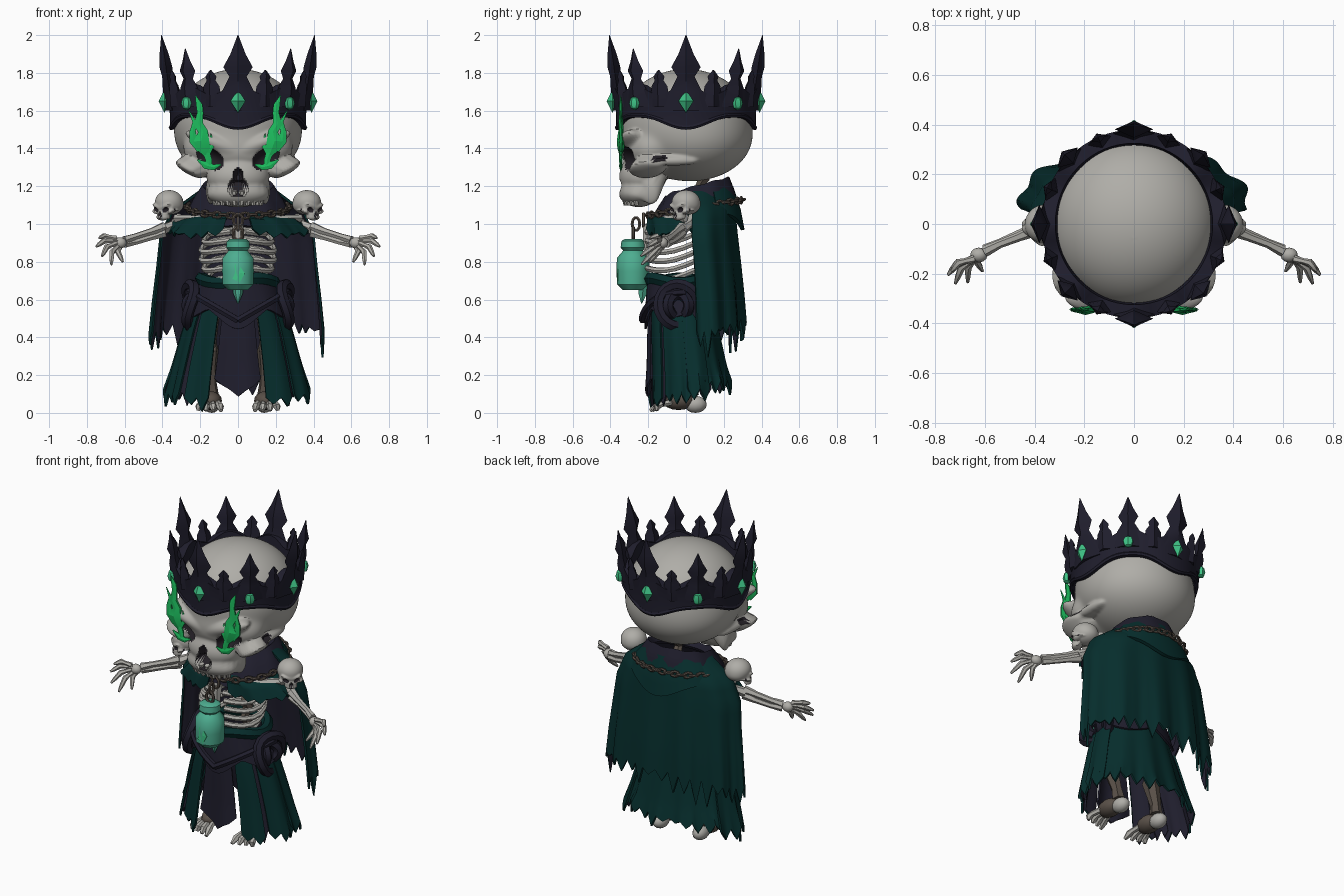
import bpy, bmesh, math, random
from mathutils import Matrix, Vector

if "Cube" in bpy.data.objects:
    bpy.data.objects.remove(bpy.data.objects["Cube"])
random.seed(4)
D = bpy.data

def material(name, rgb):
    m = D.materials.new(name)
    m.diffuse_color = (*rgb, 1)
    return m

BONE = material("bone", (0.43, 0.42, 0.39))
OLD = material("old_bone", (0.10, 0.08, 0.065))
NAVY = material("dark_navy", (0.014, 0.013, 0.026))
GREEN = material("deep_green", (0.002, 0.027, 0.026))
SOCKET = material("socket_black", (0.018, 0.015, 0.02))
FLAME = material("flame_green", (0.012, 0.50, 0.11))
JAR = material("jar_teal", (0.075, 0.42, 0.28))
GEM = material("gem_green", (0.05, 0.55, 0.24))

def link(name, data, *mats):
    ob = D.objects.new(name, data)
    bpy.context.collection.objects.link(ob)
    for m in mats:
        data.materials.append(m)
    return ob

def from_bm(name, bm, *mats):
    me = D.meshes.new(name)
    bm.to_mesh(me)
    bm.free()
    return link(name, me, *mats)

def ellipsoid(loc, rad, tilt=0):
    return Matrix.Translation(loc) @ Matrix.Rotation(tilt, 4, 'Y') @ Matrix.Diagonal((*rad, 1))

def balls(name, parts, mat, u=20, v=12):
    bm = bmesh.new()
    for p in parts:
        bmesh.ops.create_uvsphere(bm, u_segments=u, v_segments=v, radius=1, matrix=ellipsoid(*p))
    return from_bm(name, bm, mat)

def tubes(name, paths, mat, cyclic=False, res=1):
    """Round tubes in one object; each point is (x, y, z, radius)."""
    cu = D.curves.new(name, 'CURVE')
    cu.dimensions, cu.bevel_depth, cu.bevel_resolution, cu.use_fill_caps = '3D', 1, res, True
    for p in paths:
        sp = cu.splines.new('POLY')
        sp.points.add(len(p) - 1)
        sp.use_cyclic_u = cyclic
        for q, (x, y, z, r) in zip(sp.points, p):
            q.co, q.radius = (x, y, z, 1), r
    return link(name, cu, mat)

def sheet(name, a0, a1, prof, mats, dz=lambda a, i, t: 0, nu=40, nv=10, thick=0.012, fold=0.0):
    """Cloth around z; angle from the front, profile rows (rx, ry, cy, z) from top to hem."""
    bm = bmesh.new()
    grid = []
    for i in range(nu + 1):
        a = math.radians(a0 + (a1 - a0) * i / nu)
        col = []
        for j in range(nv + 1):
            t = j / nv
            f = min(t * (len(prof) - 1), len(prof) - 1.0001)
            k = int(f)
            rx, ry, cy, z = [p + (q - p) * (f - k) for p, q in zip(prof[k], prof[k + 1])]
            g = fold * t * math.sin(a * 11)
            col.append(bm.verts.new(((rx + g) * math.sin(a), cy - (ry + g) * math.cos(a), z + dz(a, i, t))))
        grid.append(col)
    for c, d in zip(grid, grid[1:]):
        for j in range(nv):
            bm.faces.new((c[j], c[j + 1], d[j + 1], d[j]))
    bmesh.ops.remove_doubles(bm, verts=bm.verts, dist=1e-5)
    ob = from_bm(name, bm, *mats)
    mod = ob.modifiers.new("thickness", 'SOLIDIFY')
    mod.thickness, mod.offset, mod.material_offset = thick, -1, len(mats) - 1
    return ob

def loft(name, rings, mat):
    bm = bmesh.new()
    rows = [[bm.verts.new(p) for p in r] for r in rings]
    n = len(rows[0])
    for r, s in zip(rows, rows[1:]):
        for k in range(n):
            bm.faces.new((r[k], r[(k + 1) % n], s[(k + 1) % n], s[k]))
    bm.faces.new(rows[0][::-1])
    bm.faces.new(rows[-1])
    bmesh.ops.recalc_face_normals(bm, faces=bm.faces)
    return from_bm(name, bm, mat)

def ragged(low, high, step=4):
    amp = [random.uniform(low, high) for _ in range(60)]
    return lambda i, t: -amp[i // step] * (1 - abs(i % step - step / 2) / (step / 2)) * t ** 4

# Skull: a globe pulled out to blended masses, then pushed in at the sockets
MASSES = [((0, 0, 1.53), (.335, .345, .29)), ((0, .04, 1.46), (.325, .305, .225)), ((0, -.18, 1.40), (.285, .165, .15)),
          ((0, -.23, 1.25), (.165, .125, .11)), ((0, -.25, 1.165), (.165, .105, .075))]
HOLES = [((0, -.36, 1.205), (.046, .09, .040)), ((0, -.36, 1.25), (.026, .09, .045))]
for s in (1, -1):
    MASSES += [((s * .25, -.21, 1.295), (.09, .10, .034), s * -.5), ((s * .15, -.29, 1.44), (.14, .065, .04), s * -.35),
               ((s * .275, -.08, 1.335), (.035, .14, .028)), ((s * .14, -.18, 1.18), (.03, .05, .08))]
    HOLES += [((s * .165, -.36, 1.345), (.098, .10, .064), s * -.4), ((s * .33, -.14, 1.35), (.05, .05, .016))]
ORIGIN = Vector((0, -.06, 1.42))

def crossings(inv, d):
    """Entry and exit distance of a ray from the skull's middle through an ellipsoid."""
    o, v = inv @ ORIGIN, inv.to_3x3() @ d
    a, b, c = v.dot(v), o.dot(v), o.dot(o) - 1
    q = b * b - a * c
    return ((-b - math.sqrt(q)) / a, (-b + math.sqrt(q)) / a) if q > 0 else (0, 0)

def skull(name, place, nu, nv):
    mass, hole = [[ellipsoid(*p).inverted() for p in group] for group in (MASSES, HOLES)]
    dirs = [[Vector((math.sin(u) * math.sin(v), -math.cos(u) * math.sin(v), math.cos(v)))
             for u in [math.tau * i / nu for i in range(nu)]] for v in [math.pi * (j + .02) / (nv - .96) for j in range(nv)]]
    rad = [[math.log(sum(math.exp(60 * max(0, crossings(m, d)[1])) for m in mass)) / 60 for d in row] for row in dirs]
    for _ in range(2):
        rad = [[(2 * rad[j][i] + rad[j][i - 1] + rad[j][(i + 1) % nu] + rad[max(j - 1, 0)][i] + rad[min(j + 1, nv - 1)][i]) / 6
                for i in range(nu)] for j in range(nv)]
    bm, rows, carved = bmesh.new(), [], set()
    for rr, dd in zip(rad, dirs):
        rows.append([])
        for r, d in zip(rr, dd):
            near = [e for e, x in (crossings(h, d) for h in hole) if 0 < e < r < x + .03]
            rows[-1].append(bm.verts.new(ORIGIN + d * min([r] + near)))
            if near:
                carved.add(rows[-1][-1])
    for r, s in zip(rows, rows[1:]):
        for k in range(nu):
            f = bm.faces.new((r[k], s[k], s[(k + 1) % nu], r[(k + 1) % nu]))
            f.material_index = int(sum(v in carved for v in f.verts) > 1)
    bm.faces.new(rows[0])
    bm.faces.new(rows[-1][::-1])
    from_bm(name, bm, BONE, SOCKET).matrix_world = place

skull("skull", Matrix(), 200, 124)
tubes("teeth", [[(.14 * math.sin(a), -.245 - .092 * math.cos(a), 1.175, .016), (.125 * math.sin(a), -.235 - .085 * math.cos(a), 1.10, .012)]
                for a in [math.radians(-72 + 16 * k) for k in range(10)]], BONE)
for s, side in ((1, "right"), (-1, "left")):
    skull(side + "_shoulder_skull", Matrix.Translation((s * .365, 0, 1.10)) @ Matrix.Rotation(s * .7, 4, 'Z')
          @ Matrix.Scale(.22, 4) @ Matrix.Translation((0, 0, -1.46)), 80, 52)

# Crown: band dipping at four sides, spear points and gems
ridge = lambda a: abs(math.cos(2 * a)) ** 3
sheet("crown_band", 0, 360, [(.372, .38, 0, 1.71), (.365, .373, 0, 1.66), (.36, .37, 0, 1.60), (.36, .37, 0, 1.565)], [NAVY],
      lambda a, i, t: -.065 * ridge(a) * t + .025 * math.cos(8 * a) * (1 - t), nu=64, nv=6, thick=.055)
tubes("crown_rim", [[(.354 * math.sin(a), -.364 * math.cos(a), 1.575 - .065 * ridge(a), .013)
                     for a in [math.tau * k / 64 for k in range(64)]]], NAVY, True)
SPIKES = {0: [(.12, 1.60), (.085, 1.70), (.045, 1.78), (.078, 1.83), (.04, 1.90), (.002, 2.0)],
          1: [(.09, 1.62), (.065, 1.72), (.035, 1.77), (.058, 1.81), (.03, 1.86), (.002, 1.93)],
          2: [(.06, 1.62), (.045, 1.73), (.025, 1.76), (.032, 1.78), (.004, 1.815)]}
for k in range(16):
    kind = 0 if k % 4 == 0 else 1 if k % 4 == 2 else 2
    a = math.tau * k / 16
    out, tan = Vector((math.sin(a), -math.cos(a), 0)), Vector((math.cos(a), math.sin(a), 0))
    rings = []
    for w, z in SPIKES[kind]:
        c, d = out * (.352 + .14 * (z - 1.62)) + Vector((0, 0, z)), min(w * .6, .034)
        rings.append([c - tan * w, c + out * d, c + tan * w, c - out * d])
    loft("crown_spike", rings, NAVY)
    if kind < 2:
        gem = balls("crown_gem", [((0, 0, 0), (.04, .03, .062) if kind == 0 else (.032, .024, .038))], GEM, 4 if kind == 0 else 6, 2 if kind == 0 else 4)
        gem.location, gem.rotation_euler = out * (.39 if kind == 0 else .386) + Vector((0, 0, 1.65 - .01 * kind)), (0, 0, a)

# Eye flames: tongues rising above the sockets and a lip along the lower lid
for s in (1, -1):
    f = tubes("eye_flame", [
        [(s * .165, 0, 1.36, .014), (s * .18, 0, 1.40, .04), (s * .195, 0, 1.44, .048), (s * .185, 0, 1.49, .03), (s * .21, 0, 1.53, .028), (s * .20, 0, 1.59, .019), (s * .205, 0, 1.63, .02), (s * .225, 0, 1.68, .002)],
        [(s * .20, 0, 1.39, .02), (s * .235, 0, 1.44, .026), (s * .24, 0, 1.49, .018), (s * .23, 0, 1.54, .013), (s * .26, 0, 1.60, .002)],
        [(s * .16, 0, 1.38, .018), (s * .135, 0, 1.42, .015), (s * .145, 0, 1.48, .002)],
        [(s * .09, 0, 1.315, .004), (s * .13, 0, 1.30, .018), (s * .17, 0, 1.31, .022), (s * .215, 0, 1.34, .004)],
        [(s * .15, 0, 1.30, .016), (s * .155, 0, 1.34, .02), (s * .175, 0, 1.40, .022)]], FLAME)
    f.location.y, f.scale.y = -.345, .45

# Torso bones
ribs = []
for i in range(6):
    w = (.15, .18, .195, .195, .18, .155)[i]
    for s in (1, -1):
        ribs.append([(s * w * math.sin(a), -.05 - .16 * math.cos(a), .99 - .048 * i - .045 * math.sin(a) ** 2 * math.cos(a / 2) - .03 * math.cos(a), .016)
                     for a in [math.radians(14 + 18 * k) for k in range(10)]])
tubes("ribs", ribs, BONE)
tubes("breastbone", [[(0, -.2, 1.0, .03), (0, -.21, .9, .022), (0, -.205, .8, .012)]], BONE)
tubes("spine", [[(0, .1 - .03 * (k % 2), .55 + .05 * k, .035 - .01 * (k % 2)) for k in range(15)]], OLD)
tubes("collar_bones", [[(s * .03, -.17, 1.0, .018), (s * .18, -.12, 1.03, .016), (s * .33, 0, 1.03, .022)] for s in (1, -1)], BONE)

# Arms, hands, legs and feet
TIPS = ((.61, -.19, .80), (.67, -.235, .785), (.72, -.24, .83), (.75, -.205, .88), (.735, -.19, .925))
for s, side in ((1, "right"), (-1, "left")):
    tubes(side + "_arm", [
        [(s * .30, .04, 1.03, .035), (s * .34, .02, 1.0, .022), (s * .40, -.02, .97, .03)],
        [(s * .39, -.02, .985, .028), (s * .46, -.05, .96, .019), (s * .54, -.08, .935, .017), (s * .60, -.11, .915, .023)],
        [(s * .39, -.02, .955, .028), (s * .46, -.04, .93, .018), (s * .54, -.075, .905, .016), (s * .60, -.105, .895, .023)]], BONE)
    fingers = []
    for n, (x, y, z) in enumerate(TIPS):
        b = Vector((.625 + .005 * n, -.125 - .004 * n, .88 + .011 * n))
        e = Vector((x, y, z))
        m = (b + e) / 2 + Vector((.018, .01, .012))
        fingers.append([(s * q.x, q.y, q.z, r) for q, r in ((b, .016), (b.lerp(m, .6), .012), (m, .016), (m.lerp(e, .6), .012), (e, .006))])
    tubes(side + "_fingers", fingers, BONE)
    balls(side + "_palm", [((s * .625, -.125, .90), (.035, .03, .03))], BONE, 12, 8)
    tubes(side + "_leg", [[(s * .11, .02, .62, .035), (s * .13, 0, .48, .028), (s * .145, -.02, .38, .032), (s * .15, -.03, .33, .05),
                           (s * .15, -.01, .26, .042), (s * .145, .02, .16, .032), (s * .14, .03, .09, .04)]], OLD)
    balls(side + "_heel", [((s * .14, .05, .045), (.045, .06, .045))], BONE, 12, 8)
    balls(side + "_instep", [((s * .145, -.04, .065), (.06, .085, .05))], OLD, 12, 8)
    tubes(side + "_toes", [[(s * (.115 + .02 * n), -.06, .06, .018), (s * (.10 + .034 * n), -.13, .045, .016), (s * (.095 + .037 * n), -.155, .035, .021),
                            (s * (.09 + .04 * n), -.19 + .012 * n, .012, .01)] for n in range(4)], BONE)

# Skirt: separate torn panels around the legs
def panel(name, a0, a1, low, mats, off=0, top=.68, jag=(.02, .08), point=0):
    j = ragged(*jag)
    mid, half = math.radians((a0 + a1) / 2), math.radians(abs(a1 - a0) / 2)
    rows = [(.19 + off, .155 + off, -.03, top), (.27 + off, .18 + off, -.01, .45), (.325 + off, .20 + off, .01, .25), (.365 + off, .215 + off, .02, low)]
    sheet(name, a0, a1, rows, mats, lambda a, i, t: j(i, t) + point * abs(a - mid) / half * t ** 3, nu=max(8, int(abs(a1 - a0) / 3) // 4 * 4), fold=.012)

panel("front_panel", -19, 19, .09, [NAVY], .012, point=.09, jag=(0, .02))
panel("back_panel", 112, 248, .17, [GREEN, NAVY])
for s in (0, 1):
    for name, a0, a1, low, mats, off in (("front_green_panel", 24, 49, .08, [GREEN, NAVY], .014), ("side_navy_panel", 44, 62, .11, [NAVY], -.002),
                                         ("side_green_panel", 54, 92, .10, [GREEN, NAVY], .016), ("rear_green_panel", 88, 118, .13, [GREEN, NAVY], .02)):
        panel(name, *((360 - a1, 360 - a0) if s else (a0, a1)), low, mats, off)

# Belt wrap, sash and side knots
zig = lambda a, i, t: (-.05 * abs(math.cos(2.5 * a)) - .06 * max(0, math.cos(a)) ** 12) * t
sheet("belt_wrap", 0, 360, [(.205, .175, -.03, .70), (.235, .19, -.025, .62), (.27, .20, -.02, .555)], [NAVY], zig, nu=72, nv=6)
loop = [math.tau * k / 40 for k in range(40)]
tubes("waist_sash", [[(.195 * math.sin(a), -.03 - .165 * math.cos(a), .70 + .012 * math.sin(3 * a), .034) for a in loop]], GREEN, True)
tubes("belt_cords", [[(s * .26 * math.sin(a), -.02 - .21 * math.cos(a), .49 + .15 * math.sin(a), .02)
                      for a in [math.radians(5 * k) for k in range(20)]] for s in (1, -1)], NAVY)
for s in (1, -1):
    tubes("side_knot", [[(s * (.25 + .02 * math.sin(2 * a + p)), -.04 + r * math.cos(a), .57 + r * 1.05 * math.sin(a), .03) for a in loop[::2]]
                        for p, r in ((0, .105), (1.5, .055))], NAVY, True)
tubes("front_tassel", [[(0, -.225, .68, .03), (0, -.23, .63, .025), (0, -.235, .58, .003)]], JAR)

# Cape, hood, shoulder flaps and cowl
jag = ragged(.01, .17)
sheet("cape", 82, 278, [(.19, .15, .06, 1.19), (.355, .20, .06, 1.07), (.41, .21, .06, .95), (.425, .21, .075, .80), (.445, .215, .085, .64), (.46, .22, .09, .50)],
      [GREEN, NAVY], lambda a, i, t: jag(i, t) - .07 * abs(math.sin(a)) ** 3 * t ** 2, nu=80, nv=15, fold=.014)
sheet("hood_drape", 115, 245, [(.20, .19, .06, 1.20), (.27, .23, .06, 1.12), (.30, .25, .06, 1.06)], [GREEN],
      lambda a, i, t: -.09 * max(0, -math.cos(a)) ** 6 * t, nu=32, nv=6, thick=.02)
flap = ragged(.0, .03)
for a0, a1 in ((12, 100), (260, 348)):
    sheet("shoulder_flap", a0, a1, [(.20, .17, 0, 1.06), (.30, .205, 0, 1.04), (.375, .23, .02, .99)], [GREEN, NAVY],
          lambda a, i, t: flap(i, t) - .04 * abs(math.sin(2 * a)) * t, nu=28, nv=8, fold=.01)
back = lambda a, i=0, t=0: .045 * (1 - math.cos(a))
sheet("cowl", 0, 360, [(.15, .13, .06, 1.13), (.19, .17, .06, 1.16), (.23, .205, .05, 1.10), (.27, .235, .04, 1.025)], [NAVY],
      lambda a, i, t: back(a) + (-.04 * max(0, math.cos(a)) ** 8 + .01 * math.cos(9 * a)) * t, nu=54, nv=9, thick=.02)

# Chains
links = []
for k in range(44):
    a = math.tau * k / 44
    c = Vector((.27 * math.sin(a), .045 - .25 * math.cos(a), 1.045 + back(a) * .9))
    tan, up = Vector((math.cos(a), math.sin(a), 0)), Vector((0, 0, 1)) if k % 2 else Vector((math.sin(a), -math.cos(a), .3))
    links.append([(*(c + tan * .025 * math.cos(b) + up * .015 * math.sin(b)), .008) for b in loop[::5]])
tubes("neck_chain", links, OLD, True)
tubes("jar_chain", [[(x * .025 * math.cos(b), y + (1 - x) * .02 * math.cos(b), z + .035 * math.sin(b), .009) for b in loop[::4]]
                    for x, y, z in ((1, -.28, .95), (0, -.265, 1.0), (1, -.225, 1.02))], OLD, True)

# Hanging jar with a glowing wisp on its front
JP = ((.055, .65), (.085, .68), (.088, .75), (.086, .82), (.06, .85), (.052, .86), (.066, .875), (.062, .91), (.045, .92))
loft("jar", [[(r * math.cos(b), -.28 + r * math.sin(b), z) for b in [math.tau * (k + .5) / 10 for k in range(10)]] for r, z in JP], JAR)
wisp = tubes("jar_wisp", [[(-.01, 0, .70, .025), (.01, 0, .74, .03), (-.005, 0, .78, .015), (.012, 0, .82, .002)]], GEM)
wisp.location.y, wisp.scale.y = -.362, .15

# Bake the modifiers and smooth
bpy.ops.object.select_all(action='SELECT')
bpy.context.view_layer.objects.active = D.objects["skull"]
bpy.ops.object.convert(target='MESH')
bpy.ops.object.shade_smooth_by_angle(angle=math.radians(40))

for m in bpy.data.materials:
    if m.users and not m.is_grease_pencil:
        m.use_nodes = True
        m.node_tree.nodes["Principled BSDF"].inputs["Base Color"].default_value = m.diffuse_color
